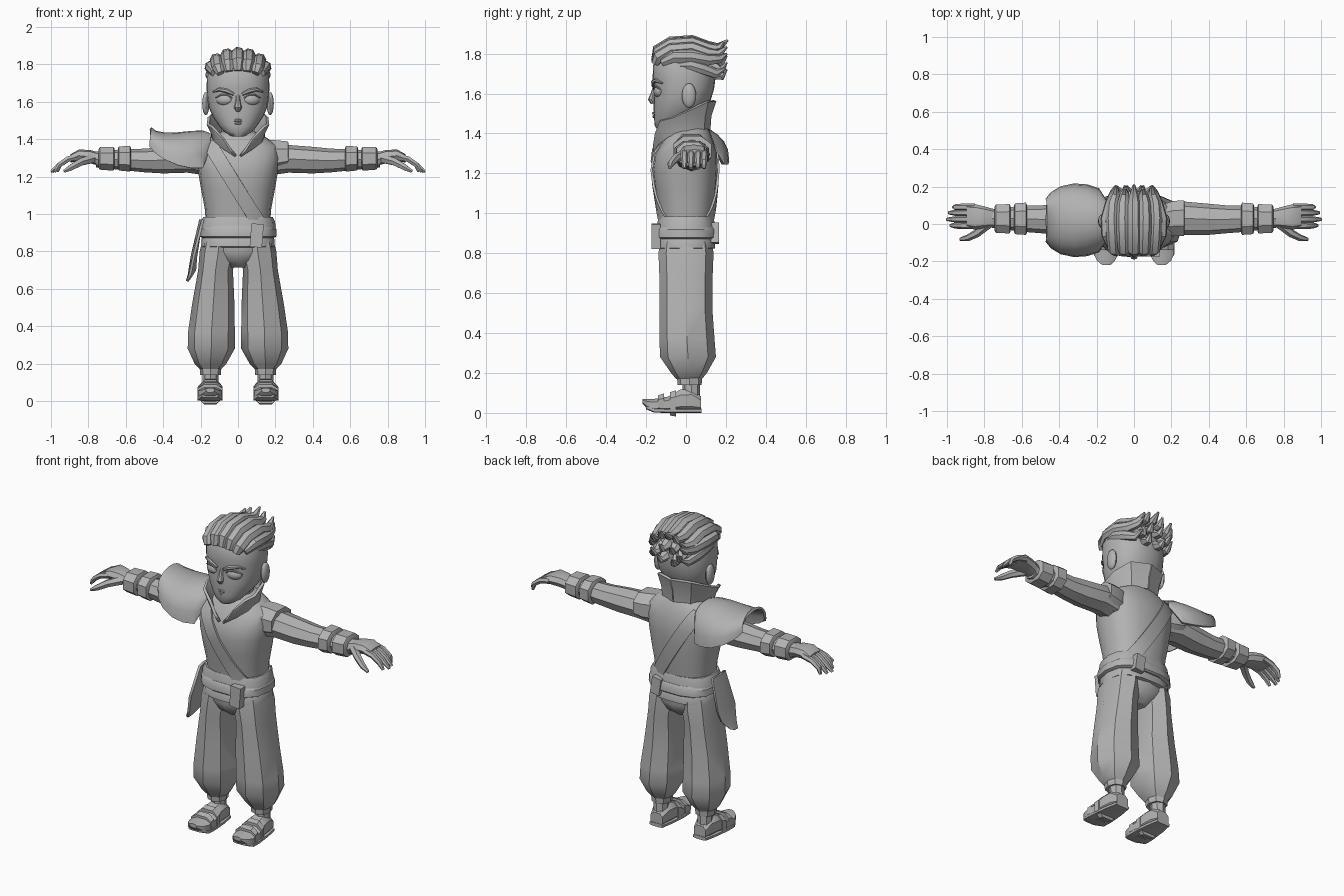
import bpy, bmesh, math
from mathutils import Vector, Matrix

GREY = bpy.data.materials.new("plain grey")
GREY.diffuse_color = (0.45, 0.45, 0.45, 1)


def finish(name, bm, mirror=False, thick=0, angle=35):
    """Turn a bmesh into an object, smooth except at sharp edges."""
    bmesh.ops.recalc_face_normals(bm, faces=bm.faces)
    for f in bm.faces:
        f.smooth = True
    for e in bm.edges:
        e.smooth = len(e.link_faces) == 2 and e.calc_face_angle(0) < math.radians(angle)
    me = bpy.data.meshes.new(name)
    bm.to_mesh(me)
    bm.free()
    me.materials.append(GREY)
    ob = bpy.data.objects.new(name, me)
    bpy.context.collection.objects.link(ob)
    if thick:
        m = ob.modifiers.new("thickness", 'SOLIDIFY')
        m.thickness, m.offset = thick, 0
    if mirror:
        m = ob.modifiers.new("mirror", 'MIRROR')
        m.use_mirror_merge = False
    return ob


def skin(rows, closed=True):
    """Join rows of points with quads; closed rows get end caps."""
    bm = bmesh.new()
    vs = [[bm.verts.new(p) for p in r] for r in rows]
    n = len(rows[0])
    for a, b in zip(vs, vs[1:]):
        for i in range(n if closed else n - 1):
            j = (i + 1) % n
            bm.faces.new((a[i], a[j], b[j], b[i]))
    if closed:
        bm.faces.new(vs[0])
        bm.faces.new(vs[-1])
    return bm


def oval(axis, pos, c1, c2, r1, r2, n, p, turn=0):
    """Superellipse section across an axis."""
    out = []
    for i in range(n):
        a = 2 * math.pi * (i + turn) / n
        c, s = math.cos(a), math.sin(a)
        u = c1 + r1 * math.copysign(abs(c) ** (2 / p), c)
        v = c2 + r2 * math.copysign(abs(s) ** (2 / p), s)
        out.append({'x': (pos, u, v), 'y': (u, pos, v), 'z': (u, v, pos)}[axis])
    return out


def loft(name, axis, secs, n=8, p=2.0, mirror=False, angle=35, turn=0):
    return finish(name, skin([oval(axis, *s, n, p, turn) for s in secs]), mirror, angle=angle)


def tube(name, pts, radii, ref, n=6, flat=1.0, mirror=False):
    """Tapered tube along a path; flat squashes it across ref."""
    pts = [Vector(q) for q in pts]
    rows = []
    for i, q in enumerate(pts):
        t = (pts[min(i + 1, len(pts) - 1)] - pts[max(i - 1, 0)]).normalized()
        u = (Vector(ref) - t * t.dot(Vector(ref))).normalized()
        v = t.cross(u)
        rows.append([q + u * radii[i] * math.cos(k * 2 * math.pi / n)
                     + v * radii[i] * flat * math.sin(k * 2 * math.pi / n) for k in range(n)])
    return finish(name, skin(rows), mirror)


def blob(name, loc, size, rot=0, mirror=False):
    bm = bmesh.new()
    m = Matrix.Translation(loc) @ Matrix.Rotation(rot, 4, 'Z') @ Matrix.Diagonal((*size, 1))
    bmesh.ops.create_uvsphere(bm, u_segments=14, v_segments=8, radius=1, matrix=m)
    return finish(name, bm, mirror)


def block(name, loc, size, rot=0):
    bm = bmesh.new()
    m = Matrix.Translation(loc) @ Matrix.Rotation(rot, 4, 'Y') @ Matrix.Diagonal((*size, 1))
    bmesh.ops.create_cube(bm, size=1, matrix=m)
    return finish(name, bm)


# Baggy trousers
loft("trouser_leg", 'z', [(.17, .147, .015, .055, .065), (.20, .147, .015, .085, .09),
     (.28, .143, .01, .126, .14), (.37, .142, .005, .125, .138), (.52, .132, .0, .113, .132),
     (.70, .12, .0, .093, .134), (.80, .105, .0, .10, .138), (.86, .10, .0, .09, .13)], 8, 2.1, True)
loft("hips", 'z', [(.715, 0, 0, .05, .07), (.75, 0, 0, .12, .115), (.80, 0, 0, .19, .135),
     (.88, 0, 0, .185, .13)], 12, 2.3)

# Feet, ankle cuffs and sandal straps
loft("ankle", 'z', [(.04, .148, .03, .042, .042), (.18, .147, .025, .042, .045)], 8, 2, True)
loft("ankle_cuff", 'z', [(.14, .147, .018, .055, .06), (.175, .147, .018, .058, .063)], 8, 2.2, True)
loft("foot", 'y', [(.075, .145, .045, .042, .04), (.03, .146, .062, .055, .062), (-.03, .147, .06, .06, .06),
     (-.09, .148, .042, .066, .042), (-.16, .15, .038, .068, .034), (-.195, .15, .045, .052, .026),
     (-.218, .148, .058, .025, .012)], 8, 2.6, True, turn=.5)
loft("sole", 'y', [(.078, .146, .011, .045, .011), (0, .147, .011, .06, .011), (-.10, .149, .011, .07, .011),
     (-.16, .15, .013, .07, .012), (-.20, .15, .03, .045, .012)], 8, 4, True, turn=.5)
for i, (y, h) in enumerate([(-.05, .062), (-.11, .045)]):
    loft("foot_strap_%d" % i, 'y', [(y, .148, .048, .067, h + .008), (y - .03, .149, .045, .071, h)], 8, 2.6, True, turn=.5)

# Torso
TORSO = [(.93, 0, 0, .17, .13), (1.03, 0, 0, .178, .142), (1.13, 0, -.003, .197, .155),
         (1.22, 0, -.005, .212, .163), (1.30, 0, 0, .226, .156), (1.36, 0, .01, .222, .128),
         (1.41, 0, .015, .15, .105), (1.44, 0, .02, .09, .08)]
loft("torso", 'z', TORSO, 20, 2.4)
loft("neck", 'z', [(1.36, 0, .015, .08, .085), (1.45, 0, .02, .075, .08), (1.55, 0, .03, .085, .085)], 12)


def on_torso(x, z, side):
    """Point on the torso surface, front (-1) or back (+1)."""
    for a, b in zip(TORSO, TORSO[1:]):
        if a[0] <= z <= b[0]:
            f = (z - a[0]) / (b[0] - a[0])
            cy, rx, ry = (a[k] + (b[k] - a[k]) * f for k in (2, 3, 4))
            k = min(abs(x / rx), .985)
            return Vector((x, cy + side * (ry * (1 - k ** 2.4) ** (1 / 2.4) + .002), z))


# Diagonal sash over front and back
for side, label in ((-1, "front"), (1, "back")):
    rows = []
    for i in range(15):
        t = i / 14
        rows.append([on_torso(-.155 + .26 * t + d, 1.38 - .42 * t + d * .5, side) for d in (-.034, 0, .034)])
    finish("chest_sash_" + label, skin(rows, False), thick=.016)

# Waist sash
loft("waist_sash_upper", 'z', [(.985, 0, 0, .185, .138), (.96, 0, 0, .198, .145), (.89, 0, 0, .205, .153),
     (.885, 0, 0, .18, .13)], 14, 2.6)
loft("waist_sash_middle", 'z', [(.935, 0, 0, .19, .15), (.92, 0, 0, .205, .159), (.88, 0, 0, .207, .16),
     (.872, 0, 0, .19, .15)], 14, 2.6)
loft("waist_sash_lower", 'z', [(.885, 0, 0, .185, .135), (.865, 0, 0, .195, .146), (.825, 0, 0, .196, .148),
     (.82, 0, 0, .18, .13)], 14, 2.6)
block("sash_knot_front", (.10, -.15, .885), (.066, .045, .125), .08)
block("sash_knot_back", (.09, .145, .90), (.06, .04, .10), -.15)
finish("hip_cloth", skin([[(-.188, -.10, .97), (-.20, -.04, .97), (-.195, .03, .97)],
       [(-.235, -.125, .78), (-.245, -.05, .78), (-.225, .02, .77)],
       [(-.255, -.11, .68), (-.262, -.06, .675), (-.23, -.01, .70)],
       [(-.272, -.10, .64), (-.272, -.075, .64), (-.262, -.05, .65)]], False), thick=.014)

# Tall collar with open lapels
finish("collar", skin([
    [(0, .115, 1.42), (.09, .085, 1.42), (.135, 0, 1.41), (.12, -.085, 1.385), (.075, -.13, 1.35), (.012, -.16, 1.31)],
    [(0, .12, 1.49), (.095, .09, 1.485), (.14, .01, 1.46), (.135, -.08, 1.43), (.10, -.135, 1.405), (.04, -.16, 1.345)],
    [(0, .145, 1.565), (.11, .105, 1.56), (.155, .02, 1.52), (.16, -.07, 1.48), (.135, -.13, 1.465),
     (.075, -.15, 1.40)]], False), True, .016)

# Arms and sleeves
loft("sleeve_cap", 'x', [(.15, .02, 1.31, .09, .095), (.21, .03, 1.31, .10, .09), (.268, .032, 1.315, .102, .078),
     (.27, .032, 1.315, .085, .065)], 8, 2.2, True, turn=.5)
loft("arm", 'x', [(.16, .025, 1.29, .085, .085), (.27, .03, 1.295, .09, .074), (.40, .025, 1.288, .083, .071),
     (.50, .025, 1.286, .074, .063), (.59, .028, 1.29, .07, .058), (.76, .03, 1.292, .05, .042)], 8, 2.1, True)
for x0, x1, ry, rz, nm in ((.572, .642, .092, .073, "elbow_side"), (.66, .745, .084, .068, "wrist_side")):
    loft(nm + "_bracer", 'x', [(x0, .028, 1.295, ry - .012, rz - .01), (x0 + .006, .028, 1.295, ry, rz),
         (x1 - .006, .028, 1.297, ry - .004, rz - .004), (x1, .028, 1.297, ry - .016, rz - .014)], 8, 2.4, True, turn=.5)

# Hands
loft("palm", 'x', [(.73, .03, 1.29, .045, .035), (.79, .035, 1.306, .056, .036), (.85, .038, 1.312, .068, .033),
     (.895, .042, 1.298, .064, .022)], 8, 2.4, True)
for i, (y, reach) in enumerate([(.09, .965), (.06, .99), (.025, 1.0), (-.008, .98)]):
    tube("finger_%d" % (i + 1), [(.85, y, 1.308), (.91, y, 1.293), (.955, y, 1.262), (reach, y, 1.225)],
         [.02, .019, .017, .009], (0, 1, 0), 6, .9, True)
tube("thumb", [(.78, .0, 1.295), (.84, -.05, 1.278), (.89, -.075, 1.25), (.93, -.082, 1.228)],
     [.026, .022, .018, .009], (0, 1, 0), 6, 1, True)

# Shoulder guard on one side: arched shell with a flared outer lip
rows = []
for x, hy, top, low in [(-.15, .10, 1.425, 1.36), (-.19, .165, 1.44, 1.245), (-.25, .185, 1.437, 1.245),
                        (-.32, .19, 1.43, 1.26), (-.39, .175, 1.428, 1.29), (-.44, .145, 1.438, 1.325),
                        (-.468, .11, 1.458, 1.36)]:
    rows.append([(x, .02 - hy * math.cos(a), low + (top - low) * math.sin(a) ** .8)
                 for a in (max(0, math.pi * k / 12) for k in range(12))] + [(x, .02 + hy, low)])
finish("shoulder_guard", skin([[(q[0], q[1], q[2].real) for q in r] for r in rows], False), thick=.014)

# Head: front / back depth per height
HEAD = [(1.415, .035, -.142, -.06), (1.44, .075, -.157, -.01), (1.475, .105, -.16, .04), (1.52, .135, -.162, .10),
        (1.57, .156, -.162, .125), (1.62, .165, -.158, .14), (1.67, .168, -.167, .147), (1.74, .166, -.166, .146),
        (1.80, .145, -.14, .13), (1.845, .10, -.10, .09), (1.865, .04, -.04, .04)]
loft("head", 'z', [(z, 0, (f + b) / 2, w, (b - f) / 2) for z, w, f, b in HEAD], 24, 2.25, angle=50)
blob("ear", (.172, .015, 1.59), (.02, .036, .062), 0, True)
blob("eye", (.074, -.138, 1.61), (.044, .022, .029), .3, True)
tube("upper_eyelid", [(.03, -.16, 1.618), (.055, -.163, 1.637), (.09, -.153, 1.638), (.122, -.128, 1.62)],
     [.004, .006, .006, .003], (0, 1, 0), 5, .8, True)
tube("eyebrow", [(.022, -.168, 1.64), (.06, -.166, 1.658), (.10, -.15, 1.666), (.135, -.118, 1.652)],
     [.008, .012, .010, .004], (0, 0, 1), 6, .8, True)
tube("nose", [(0, -.155, 1.64), (0, -.165, 1.60), (0, -.172, 1.57), (0, -.165, 1.55)],
     [.010, .013, .021, .012], (1, 0, 0), 8, .9)
tube("upper_lip", [(-.045, -.148, 1.497), (0, -.165, 1.502), (.045, -.148, 1.497)], [.003, .007, .003], (0, 0, 1), 6, .8)
tube("lower_lip", [(-.035, -.15, 1.487), (0, -.163, 1.485), (.035, -.15, 1.487)], [.003, .008, .003], (0, 0, 1), 6, .8)

# Swept-back hair locks over the crown
for i, (x, drop, tip) in enumerate([(0, 0, .21), (.055, .008, .19), (.11, .034, .205)]):
    path = [(.85, -.155, 1.765), (.95, -.14, 1.815), (1, -.075, 1.852), (1.05, .03, 1.86),
            (1, .11, 1.832), (.9, .165, 1.832), (.85, tip, 1.868)]
    tube("crown_lock_%d" % i, [(x * k, y, z - drop * (.4 if z < 1.79 else 1)) for k, y, z in path],
         [.022, .035, .037, .036, .034, .024, .006], (1, 0, 0), 7, .95, i > 0)

# Side locks and back spikes
tube("side_lock_upper", [(.13, -.12, 1.755), (.15, -.06, 1.785), (.152, .03, 1.785), (.13, .11, 1.77), (.11, .17, 1.775),
     (.10, .205, 1.80)], [.02, .032, .034, .032, .024, .005], (0, 0, 1), 7, .8, True)
tube("side_lock_lower", [(.152, -.05, 1.74), (.157, .02, 1.745), (.142, .085, 1.725), (.115, .15, 1.70), (.105, .20, 1.725)],
     [.012, .026, .03, .026, .005], (0, 0, 1), 7, .7, True)
for i, (x, z) in enumerate([(.03, 1.77), (.075, 1.735), (.04, 1.70)]):
    tube("back_spike_%d" % i, [(x * .9, .09, z + .02), (x, .145, z - .005), (x * 1.1, .18, z - .015), (x * 1.25, .205, z + .02)],
         [.032, .032, .022, .005], (1, 0, 0), 6, .9, True)
